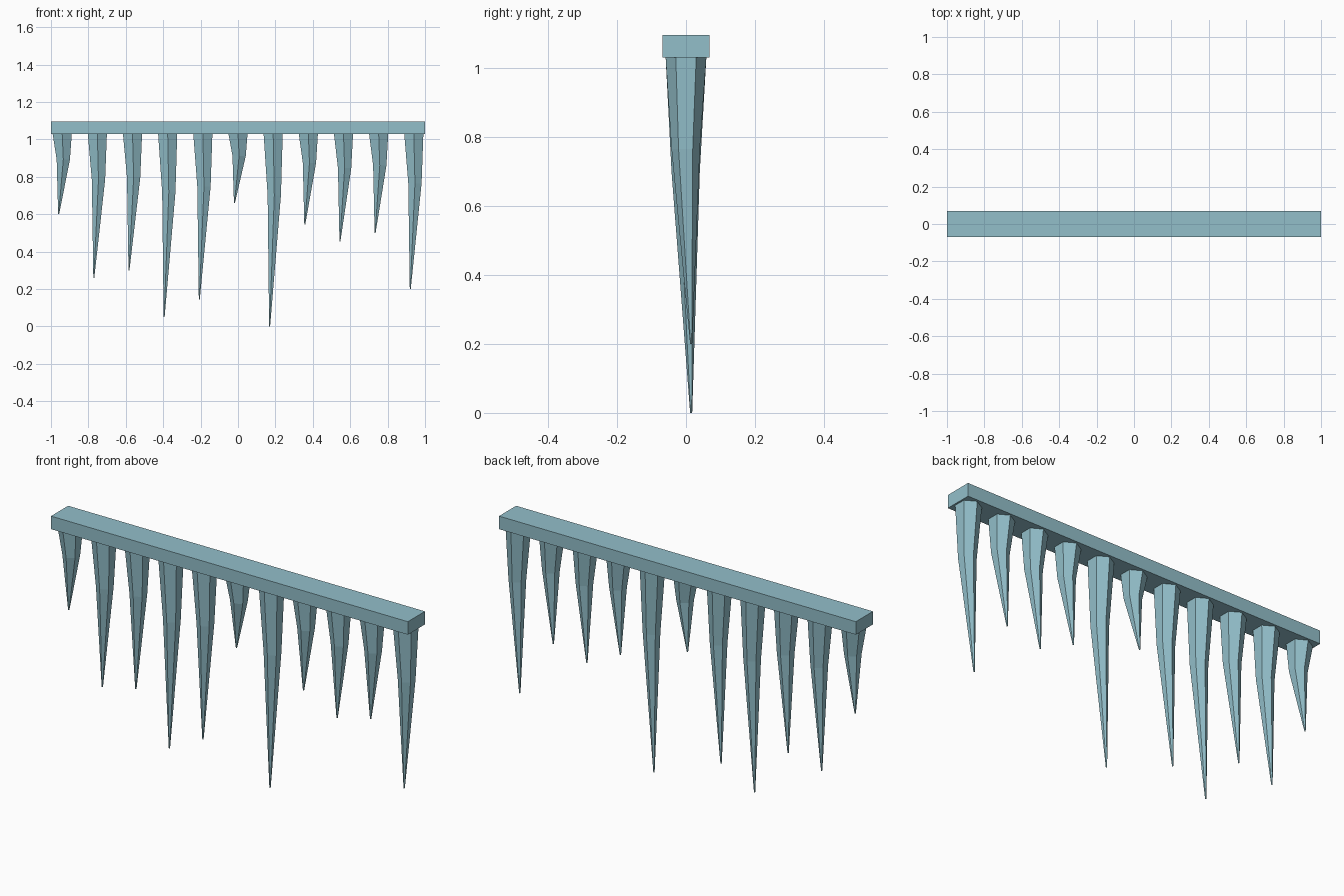
import bpy
import bmesh
from math import cos, sin, pi

cube = bpy.data.objects.get("Cube")
if cube:
    bpy.data.objects.remove(cube, do_unlink=True)

# Single pale ice colour
ice = bpy.data.materials.new("pale_ice_blue")
colour = (0.29, 0.52, 0.59, 1.0)
ice.use_nodes = True
ice.diffuse_color = colour
for node in ice.node_tree.nodes:
    if node.type == 'BSDF_PRINCIPLED':
        node.inputs["Base Color"].default_value = colour

BAR_BOTTOM, BAR_TOP = 1.03, 1.096
SIDES = 6


def add_object(name, bm):
    bmesh.ops.recalc_face_normals(bm, faces=bm.faces)
    mesh = bpy.data.meshes.new(name)
    bm.to_mesh(mesh)
    bm.free()
    mesh.materials.append(ice)
    obj = bpy.data.objects.new(name, mesh)
    bpy.context.collection.objects.link(obj)
    return obj


def ring(bm, x, y, z, radius):
    angles = [pi / 2 + 2 * pi * i / SIDES for i in range(SIDES)]
    return [bm.verts.new((x + radius * cos(a), y + radius * sin(a), z)) for a in angles]


def icicle(name, x, tip):
    # Hexagonal spike: wide root, bend a third of the way down, leaning tip
    bm = bmesh.new()
    bend = BAR_BOTTOM - 0.32 * (BAR_BOTTOM - tip)
    rings = [ring(bm, x, 0, BAR_BOTTOM, 0.059),
             ring(bm, x + 0.006, -0.001, bend, 0.041),
             ring(bm, x - 0.019, 0.015, tip, 0.003)]
    for upper, lower in zip(rings, rings[1:]):
        for i in range(SIDES):
            j = (i + 1) % SIDES
            bm.faces.new((upper[i], upper[j], lower[j], lower[i]))
    bm.faces.new(rings[0])
    bm.faces.new(rings[-1])
    return add_object(name, bm)


# Long bar along the top
bm = bmesh.new()
bmesh.ops.create_cube(bm, size=1)
bmesh.ops.scale(bm, vec=(2, 0.137, BAR_TOP - BAR_BOTTOM), verts=bm.verts)
bmesh.ops.translate(bm, vec=(0, 0, (BAR_TOP + BAR_BOTTOM) / 2), verts=bm.verts)
add_object("top_bar", bm)

# Row of evenly spaced icicles with uneven tip heights
tips = [0.60, 0.26, 0.30, 0.05, 0.145, 0.66, 0.0, 0.545, 0.455, 0.50, 0.20]
for n, tip in enumerate(tips):
    icicle(f"icicle_{n + 1}", (n - 5) * 0.188, tip)
